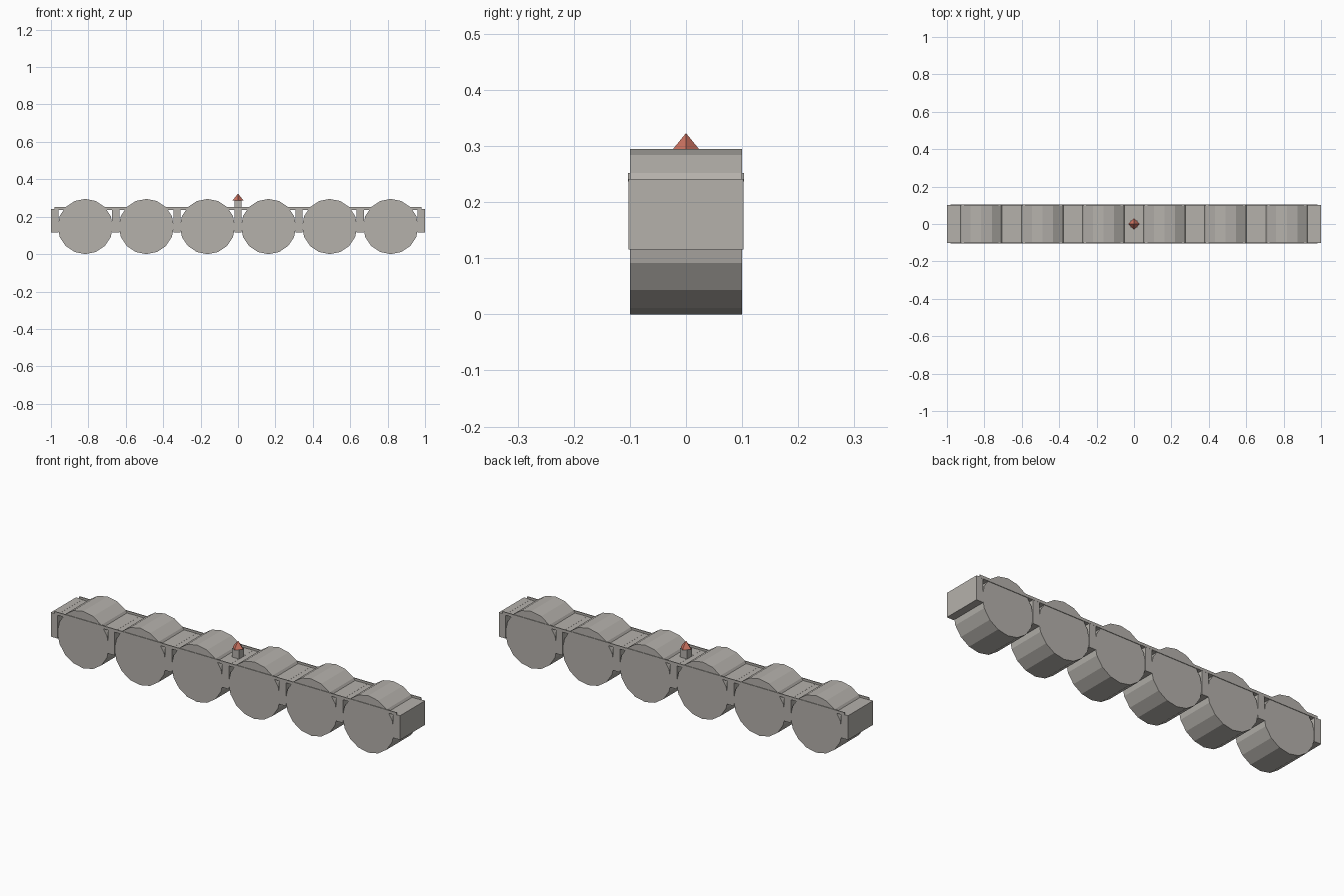
import bpy, bmesh
from math import pi
from mathutils import Matrix

cube = bpy.data.objects.get("Cube")
if cube:
    bpy.data.objects.remove(cube, do_unlink=True)


def material(name, color):
    m = bpy.data.materials.new(name)
    m.use_nodes = True
    m.diffuse_color = color
    m.node_tree.nodes["Principled BSDF"].inputs["Base Color"].default_value = color
    return m


GREY = material("warm grey", (0.46, 0.44, 0.41, 1))
RED = material("brick red", (0.60, 0.17, 0.12, 1))


def add(name, bm, mat):
    mesh = bpy.data.meshes.new(name)
    bm.to_mesh(mesh)
    bm.free()
    mesh.materials.append(mat)
    ob = bpy.data.objects.new(name, mesh)
    bpy.context.collection.objects.link(ob)
    return ob


def box(name, x0, x1, y0, y1, z0, z1, mat=GREY):
    bm = bmesh.new()
    bmesh.ops.create_cube(bm, size=1)
    bmesh.ops.scale(bm, vec=(x1 - x0, y1 - y0, z1 - z0), verts=bm.verts)
    bmesh.ops.translate(bm, vec=((x0 + x1) / 2, (y0 + y1) / 2, (z0 + z1) / 2), verts=bm.verts)
    return add(name, bm, mat)


RADIUS, PITCH, WHEELS = 0.1475, 0.3267, 6
HALF, DECK = 0.1025, 0.241

# Rollers: sixteen flat sides with a corner pointing straight up
for i in range(WHEELS):
    bm = bmesh.new()
    bmesh.ops.create_cone(bm, cap_ends=True, segments=16, radius1=RADIUS,
                          radius2=RADIUS, depth=0.2)
    bmesh.ops.rotate(bm, matrix=Matrix.Rotation(pi / 2, 3, "X"), verts=bm.verts)
    bmesh.ops.translate(bm, vec=((i - (WHEELS - 1) / 2) * PITCH, 0, RADIUS), verts=bm.verts)
    add(f"roller_{i + 1}", bm, GREY)

# Spacer blocks between the rollers and at both ends
for i in range(WHEELS + 1):
    x = (i - WHEELS / 2) * PITCH
    x0, x1 = x - 0.019, x + 0.019
    if i == 0:
        x0, x1 = -1, -0.961
    elif i == WHEELS:
        x0, x1 = 0.961, 1
    box(f"spacer_{i + 1}", x0, x1, -HALF, HALF, 0.116, DECK)

# Deck and the thin raised rails along its sides
box("deck", -0.98, 0.98, -0.1, 0.1, 0.237, DECK - 0.0005)
for side, name in ((-1, "front_rail"), (1, "back_rail")):
    y0, y1 = sorted((side * 0.0985, side * 0.103))
    box(name, -0.98, 0.98, y0, y1, 0.237, 0.252)

# Pointer post with a four-sided red tip
box("pointer_post", -0.02, 0.02, -0.02, 0.02, 0.238, 0.286)
bm = bmesh.new()
bmesh.ops.create_cone(bm, cap_ends=True, segments=4, radius1=0.03, radius2=0, depth=0.037)
bmesh.ops.translate(bm, vec=(0, 0, 0.3045), verts=bm.verts)
add("pointer_tip", bm, RED)
